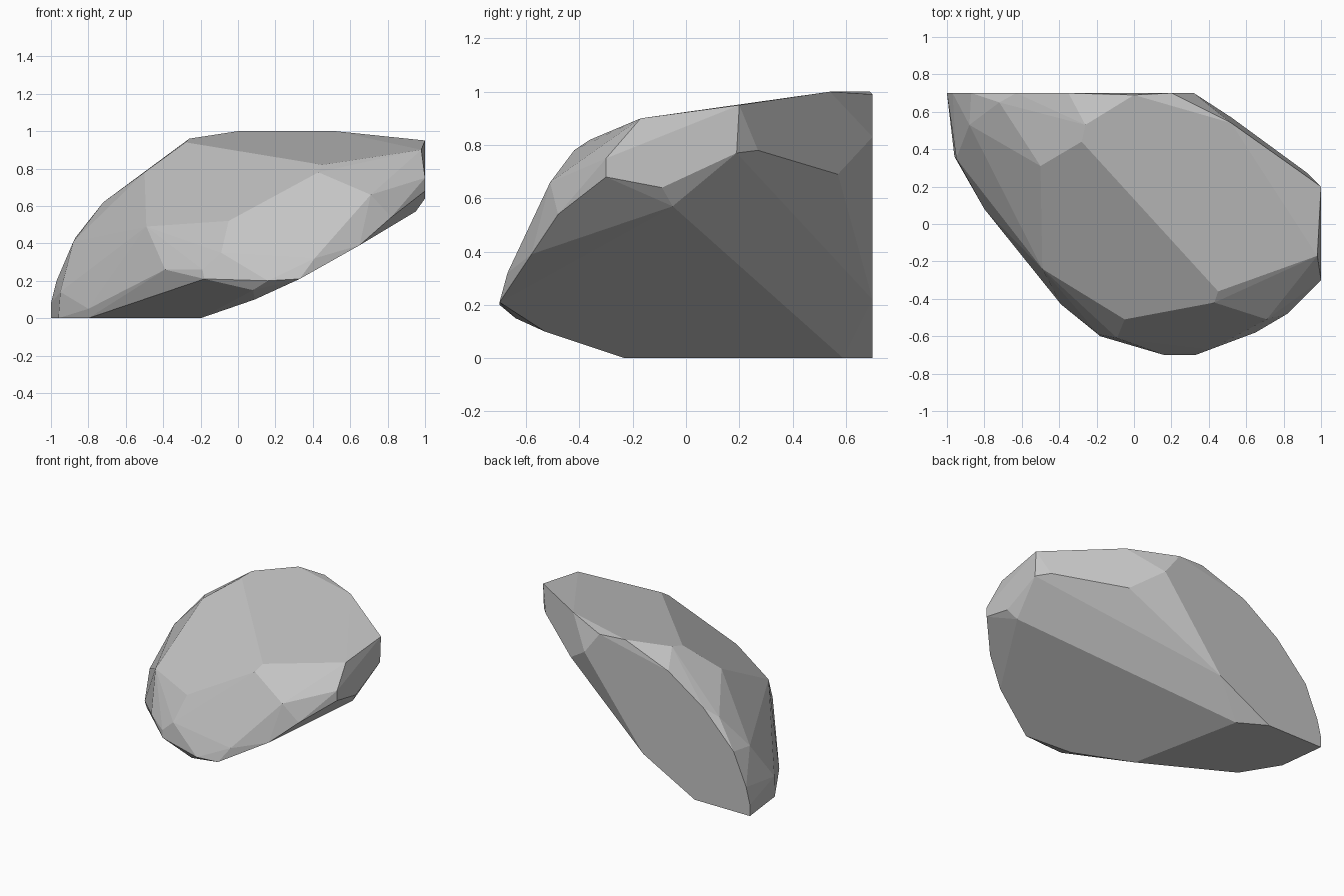
import bpy
import bmesh
from math import radians

# Remove the default cube
default_cube = bpy.data.objects.get("Cube")
if default_cube:
    bpy.data.objects.remove(default_cube, do_unlink=True)


def make_material(name, colour):
    """Plain matte material with a single flat colour."""
    material = bpy.data.materials.new(name)
    material.use_nodes = True
    material.diffuse_color = colour
    shader = next(node for node in material.node_tree.nodes if node.type == "BSDF_PRINCIPLED")
    shader.inputs["Base Color"].default_value = colour
    shader.inputs["Roughness"].default_value = 0.9
    return material


def make_boulder(name, corner_groups, material):
    """Wrap a faceted convex skin round the corners and merge flat areas."""
    mesh = bpy.data.meshes.new(name)
    bm = bmesh.new()
    for corners in corner_groups:
        for corner in corners:
            bm.verts.new(corner)

    # Convex skin, without any corners left inside it
    bmesh.ops.convex_hull(bm, input=bm.verts[:], use_existing_faces=False)
    loose = [vert for vert in bm.verts if not vert.link_faces]
    bmesh.ops.delete(bm, geom=loose, context="VERTS")

    # Merge almost coplanar triangles into broad chiselled facets
    bmesh.ops.dissolve_limit(bm, angle_limit=radians(4), verts=bm.verts[:], edges=bm.edges[:])
    bmesh.ops.recalc_face_normals(bm, faces=bm.faces[:])
    for face in bm.faces:
        face.smooth = False

    bm.to_mesh(mesh)
    bm.free()
    mesh.materials.append(material)
    boulder = bpy.data.objects.new(name, mesh)
    bpy.context.collection.objects.link(boulder)
    return boulder


# Sloping top facet
crown = [(-.28, .44, .94), (.45, -.36, .82), (.98, -.17, .9), (1, .2, .95),
         (.52, .54, 1), (0, .69, 1), (-.26, .53, .96), (.2, .7, .99)]

# Break between the top and the front slopes
shoulder = [(-.5, .31, .78), (-.49, -.24, .49), (-.05, -.51, .52),
            (.43, -.42, .78), (.71, -.51, .66)]

# Blunt front edge above the undercut
front_edge = [(-.39, -.43, .26), (-.19, -.59, .26), (-.18, -.6, .21), (-.09, -.61, .35),
              (.16, -.7, .2), (.33, -.7, .21), (.41, -.67, .32), (.65, -.58, .39),
              (.82, -.48, .54), (.08, -.64, .15), (.09, -.53, .1)]

# Raised end that overhangs the ground
overhang = [(1, -.3, .68), (1, -.3, .75), (1, .19, .77), (1, -.09, .64),
            (.95, -.05, .57), (.93, .27, .78)]

# Flat split face at the back
back_face = [(.52, .57, .69), (.32, .7, .83), (-.15, .7, .22), (-.56, .7, 0),
             (-.35, .7, .87), (-.63, .7, .68), (-.72, .65, .62), (-.87, .7, .43),
             (-.88, .53, .41), (-.97, .7, .2)]

# Resting face and the low pointed end
base = [(-1, .7, 0), (-1, .7, .08), (-.95, .35, .14), (-.96, .36, 0),
        (-.8, .08, .05), (-.8, .1, 0), (-.2, -.23, 0), (-.37, .59, 0)]

stone_grey = make_material("stone_grey", (.55, .55, .55, 1))
make_boulder("boulder", [crown, shoulder, front_edge, overhang, back_face, base], stone_grey)
